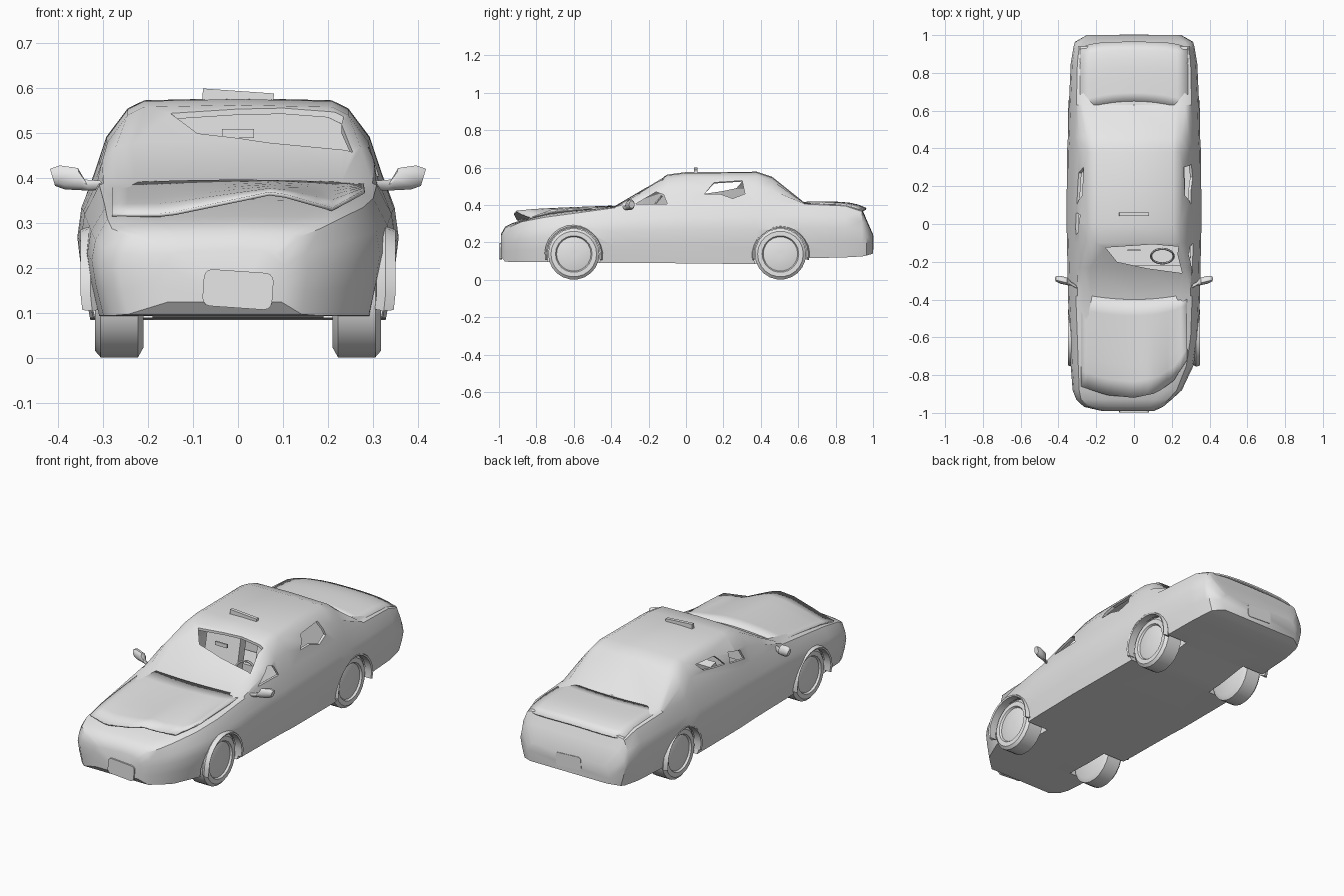
import bpy, bmesh, math
from mathutils import Matrix, Vector

if "Cube" in bpy.data.objects:
    bpy.data.objects.remove(bpy.data.objects["Cube"])

grey = bpy.data.materials.new("light_grey")
grey.diffuse_color = (0.8, 0.8, 0.8, 1)
grey.use_nodes = True
grey.node_tree.nodes["Principled BSDF"].inputs["Base Color"].default_value = grey.diffuse_color


def make(name, verts, faces, angle=35, thick=0):
    me = bpy.data.meshes.new(name)
    me.from_pydata(verts, [], faces)
    bm = bmesh.new()
    bm.from_mesh(me)
    bmesh.ops.recalc_face_normals(bm, faces=bm.faces)
    bm.to_mesh(me)
    bm.free()
    me.materials.append(grey)
    ob = bpy.data.objects.new(name, me)
    bpy.context.collection.objects.link(ob)
    if thick:
        ob.modifiers.new("thickness", 'SOLIDIFY').thickness = thick
    if angle:
        smooth(ob, angle)
    return ob


def smooth(ob, angle):
    bpy.ops.object.select_all(action='DESELECT')
    bpy.context.view_layer.objects.active = ob
    ob.select_set(True)
    bpy.ops.object.shade_smooth_by_angle(angle=math.radians(angle))


def loft(name, rings, angle=35):
    n = len(rings[0])
    verts = [p for r in rings for p in r]
    faces = [(a * n + i, a * n + (i + 1) % n, (a + 1) * n + (i + 1) % n, (a + 1) * n + i)
             for a in range(len(rings) - 1) for i in range(n)]
    faces += [tuple(range(n)), tuple(range(len(verts) - n, len(verts)))]
    return make(name, verts, faces, angle)


def prism(name, pts, axis, lo, hi):
    """Extrude a 2D outline along x, y or z."""
    def put(p, d):
        q = list(p)
        q.insert(axis, d)
        return tuple(q)
    return loft(name, [[put(p, d) for p in pts] for d in (lo, hi)], 0)


def lathe(name, prof, centre, seg=22):
    """Spin an (x, radius) profile around a side-to-side axle."""
    cx, cy, cz = centre
    rings = [[(cx + x, cy + r * math.cos(2 * math.pi * i / seg), cz + r * math.sin(2 * math.pi * i / seg))
              for i in range(seg)] for x, r in prof]
    return loft(name, rings, 30)


def cut(ob, cutter):
    bpy.context.view_layer.objects.active = ob
    m = ob.modifiers.new("cut", 'BOOLEAN')
    m.operation, m.solver, m.object = 'DIFFERENCE', 'EXACT', cutter
    bpy.ops.object.modifier_apply(modifier=m.name)
    bpy.data.objects.remove(cutter)


# Body stations: y, bottom, belt height, half width, belt half width, top, top half width, dent scale on +x
STATIONS = [
    (-.99, .125, .23, .17, .15, .24, .10, .62),
    (-.968, .098, .27, .265, .235, .28, .16, .58),
    (-.93, .095, .288, .305, .28, .30, .20, .65),
    (-.88, .095, .31, .325, .29, .315, .22, .78),
    (-.75, .095, .335, .335, .295, .35, .23, .94),
    (-.60, .09, .355, .34, .30, .37, .24, 1),
    (-.38, .09, .385, .35, .308, .392, .27, 1),
    (-.23, .09, .395, .352, .312, .48, .272, 1),
    (-.10, .09, .40, .355, .315, .56, .245, 1),
    (.0, .087, .405, .357, .32, .573, .245, 1),
    (.38, .085, .41, .355, .32, .575, .245, 1),
    (.46, .09, .41, .35, .315, .548, .25, 1),
    (.63, .115, .405, .345, .305, .412, .27, 1),
    (.85, .12, .395, .335, .30, .402, .26, 1),
    (.94, .125, .365, .32, .29, .38, .25, 1),
    (.965, .13, .31, .312, .28, .32, .24, 1),
    (1.0, .14, .235, .25, .23, .24, .20, 1)]


def section(y, zb, zk, w, wk, zt, wt, dent, inset=0):
    w, wk, wt = w - inset, wk - inset, wt - inset
    zb, zt = zb + 2 * inset, zt - inset
    h, g = zk - zb, zt - zk
    half = [(.92 * w, zb), (.97 * w, zb + .3 * h), (w, zb + .57 * h), (.975 * w, zb + .78 * h), (wk, zk),
            (wk + .5 * (wt - wk) + .01, zk + .5 * g), (wt, zk + .88 * g), (.85 * wt, zk + .99 * g)]
    right = [(x * dent, y, z) for x, z in half]
    left = [(-x, y, z) for x, z in reversed(half)]
    return [(0, y, zb)] + right + [(0, y, zt + .003)] + left


body = loft("body", [section(*s) for s in STATIONS])

# Hollow cabin
cabin = [list(s) for s in STATIONS[6:11]]
cabin[-1][0] = .34
cut(body, loft("cabin_cutter", [section(*s, inset=.013) for s in cabin], 0))

# Wheel wells
AXLES = (-.6, .505)
for y in AXLES:
    for s in (-1, 1):
        cut(body, lathe("well_cutter", [(.19 * s, .145), (.5 * s, .145)], (0, y, .138), 24))

# Broken windscreen and side windows
cut(body, prism("screen_cutter", [(-.15, -.125), (-.09, -.20), (.07, -.235), (.255, -.26), (.23, -.16),
                                  (.235, -.12), (.1, -.108)], 2, .41, .7))
REAR_R = [(.10, .46), (.15, .52), (.30, .53), (.315, .46), (.25, .435), (.18, .46)]
FRONT_R = [(-.27, .405), (-.16, .47), (-.12, .455), (-.10, .405)]
REAR_L = [(.10, .46), (.15, .515), (.30, .525), (.27, .49), (.2, .475)]
FRONT_L = [(-.06, .43), (-.04, .48), (.05, .50), (.06, .45)]
for pts, lo, hi in ((REAR_R, .2, .4), (FRONT_R, .2, .4), (REAR_L, -.4, -.2), (FRONT_L, -.4, -.2)):
    cut(body, prism("window_cutter", pts, 0, lo, hi))
smooth(body, 35)


def lerp(x, pts):
    for (a, u), (b, v) in zip(pts, pts[1:]):
        if x <= b:
            return u + (v - u) * (x - a) / (b - a)
    return pts[-1][1]


def panel(name, nx, ny, half, fn):
    verts = [fn(-half + 2 * half * i / nx, j / ny) for j in range(ny + 1) for i in range(nx + 1)]
    faces = [(j * (nx + 1) + i, j * (nx + 1) + i + 1, (j + 1) * (nx + 1) + i + 1, (j + 1) * (nx + 1) + i)
             for j in range(ny) for i in range(nx)]
    return make(name, verts, faces, 40, .008)


# Crumpled bonnet with a buckled front lip
LIP_Z = [(-.28, .322), (-.16, .322), (.08, .372), (.21, .335), (.28, .375)]
LIP_Y = [(-.28, -.86), (-.15, -.905), (0, -.92), (.12, -.895), (.21, -.83), (.28, -.72)]


def bonnet(x, t):
    y0, z0 = lerp(x, LIP_Y), lerp(x, LIP_Z)
    y1 = -.40 + .03 * (x / .28) ** 2
    z1 = .397 - .008 * (x / .28) ** 2
    return (x, y0 + (y1 - y0) * t, z0 + (z1 - z0) * t ** .65)


panel("bonnet", 16, 6, .28, bonnet)


# Boot lid, with its rear lip hanging over the tail
def boot(x, t):
    e = (x / .285) ** 2
    y0, y1 = .65 - .045 * e, .965 - .03 * e * e
    return (x, y0 + (y1 - y0) * t, .419 - .012 * e - .035 * t ** 5)


panel("boot_lid", 10, 7, .285, boot)

# Wheels and arch lips
TYRE = [(.21, .115), (.222, .137), (.305, .137), (.318, .122), (.318, .098), (.308, .092), (.311, .085), (.311, .01)]
for y, end in zip(AXLES, ("front", "rear")):
    for s, side in ((-1, "left"), (1, "right")):
        lathe(f"{end}_wheel_{side}", [(x * s, r) for x, r in TYRE], (0, y, .138))
        n, x0 = 14, .338
        rings = []
        for i in range(n + 1):
            a = math.radians(-12 + 204 * i / n)
            rings.append([(s * (x0 + dx - .02 * max(0, -math.sin(a))), y + r * math.cos(a), .138 + r * math.sin(a))
                          for dx, r in ((-.03, .14), (.008, .14), (.012, .148), (-.01, .156))])
        loft(f"{end}_arch_{side}", rings, 40)


def box(name, size, loc, tilt=0, axis='Y', bevel=0):
    bm = bmesh.new()
    bmesh.ops.create_cube(bm, size=1, matrix=Matrix.Diagonal((*size, 1)))
    if bevel:
        edges = [e for e in bm.edges if abs(e.verts[0].co.y - e.verts[1].co.y) > 1e-4]
        bmesh.ops.bevel(bm, geom=edges, offset=bevel, segments=3, affect='EDGES', profile=.5)
    bmesh.ops.transform(bm, verts=bm.verts, matrix=Matrix.Translation(loc) @ Matrix.Rotation(math.radians(tilt), 4, axis))
    vs = [v.co[:] for v in bm.verts]
    fs = [[v.index for v in f.verts] for f in bm.faces] if not bm.verts.index_update() else []
    bm.free()
    return make(name, vs, fs, 0)


# Roof sign and number plates
box("roof_sign", (.158, .018, .032), (0, .052, .578), 4)
box("front_plate", (.155, .014, .082), (0, -.991, .153), 4, bevel=.018)
box("rear_plate", (.15, .014, .07), (0, .996, .20), 3, bevel=.015)

# Door mirrors: thin stalk swelling into a housing
for s, side in ((-1, "left"), (1, "right")):
    path = [(.30, -.335, .385, .010), (.335, -.315, .385, .013), (.35, -.305, .398, .026),
            (.39, -.295, .402, .028), (.412, -.29, .402, .020)]
    rings = [[(s * (x + .006 * math.sin(a)), y + .75 * r * math.cos(a), z + r * math.sin(a))
              for a in (2 * math.pi * k / 10 for k in range(10))] for x, y, z, r in path]
    loft(f"mirror_{side}", rings, 45)

# Cabin interior
box("dashboard", (.58, .10, .07), (0, -.27, .355))
for s, side in ((-1, "left"), (1, "right")):
    box(f"seat_base_{side}", (.2, .2, .07), (.15 * s, 0, .2))
    box(f"seat_back_{side}", (.2, .05, .25), (.15 * s, .1, .33), -12, 'X')
box("rear_bench", (.54, .14, .1), (0, .25, .2))
box("cabin_mirror", (.07, .008, .02), (0, -.14, .5))
bpy.ops.mesh.primitive_torus_add(major_radius=.06, minor_radius=.006, major_segments=20, minor_segments=6,
                                 location=(.15, -.17, .40), rotation=(math.radians(50), 0, 0))
wheel = bpy.context.object
wheel.name = "steering_wheel"
wheel.data.materials.append(grey)
smooth(wheel, 50)
